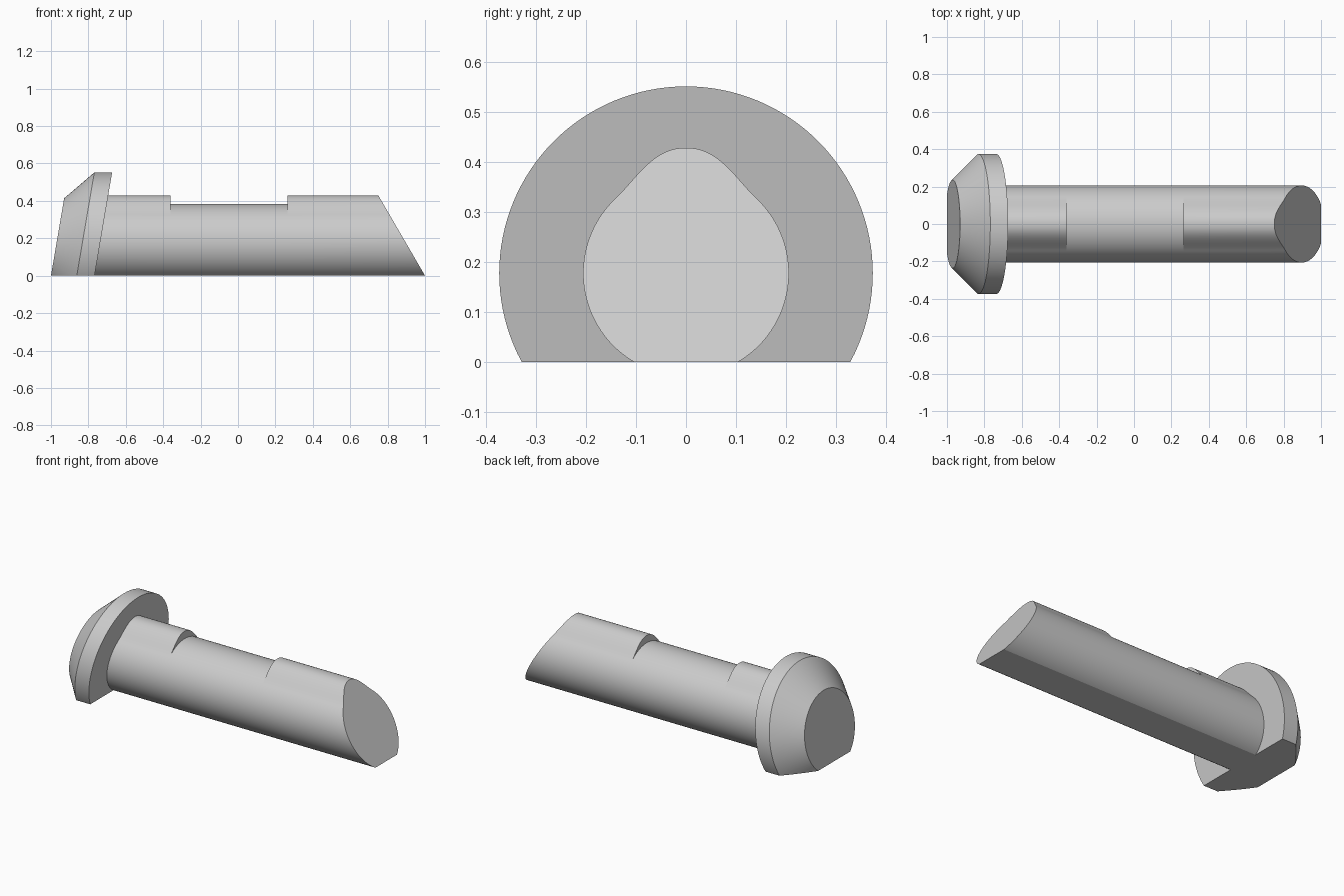
import bpy, bmesh, math

if "Cube" in bpy.data.objects:
    bpy.data.objects.remove(bpy.data.objects["Cube"], do_unlink=True)

SIDES = 128
AXIS_Z = 0.178
SHAFT_R = 0.206
HEAD_R = 0.374
TILT = 0.17

metal = bpy.data.materials.new("light grey metal")
metal.use_nodes = True
GREY = (0.6, 0.6, 0.6, 1)
metal.diffuse_color = GREY
metal.node_tree.nodes["Principled BSDF"].inputs["Base Color"].default_value = GREY


def ring(radius, ridge=False):
    """Round section in the y-z plane, optionally with a rounded ridge on top."""
    points = []
    for i in range(SIDES):
        a = math.tau * i / SIDES
        y, z = radius * math.sin(a), AXIS_Z + radius * math.cos(a)
        if ridge and z > AXIS_Z and abs(y) < 0.14:
            z += 0.045 * (1 - (abs(y) / 0.14) ** 2.5) ** 2
        points.append((y, z))
    return points


def loft(name, stations):
    """Skin sections given as (x at the ground, lean in x per z, ring), flat at z = 0."""
    bm = bmesh.new()
    loops = [[bm.verts.new((x + lean * z, y, z)) for y, z in section]
             for x, lean, section in stations]
    for a, b in zip(loops, loops[1:]):
        for i in range(SIDES):
            j = (i + 1) % SIDES
            bm.faces.new((a[i], a[j], b[j], b[i]))
    bm.faces.new(loops[0])
    bm.faces.new(loops[-1])
    bmesh.ops.remove_doubles(bm, verts=bm.verts[:], dist=1e-5)
    # Flat underside
    cut = bmesh.ops.bisect_plane(bm, geom=bm.verts[:] + bm.edges[:] + bm.faces[:],
                                 plane_co=(0, 0, 0), plane_no=(0, 0, 1), clear_inner=True)
    rim = [e for e in cut["geom_cut"] if isinstance(e, bmesh.types.BMEdge)]
    bmesh.ops.holes_fill(bm, edges=rim, sides=0)
    bmesh.ops.recalc_face_normals(bm, faces=bm.faces[:])
    mesh = bpy.data.meshes.new(name)
    bm.to_mesh(mesh)
    bm.free()
    mesh.materials.append(metal)
    obj = bpy.data.objects.new(name, mesh)
    bpy.context.collection.objects.link(obj)
    bpy.ops.object.select_all(action="DESELECT")
    obj.select_set(True)
    bpy.context.view_layer.objects.active = obj
    bpy.ops.object.shade_smooth_by_angle(angle=math.radians(25))


# Tilted head: small outer face, cone, then a straight rim
loft("head", [(-1.0, TILT, ring(0.236)),
              (-0.862, TILT, ring(HEAD_R)),
              (-0.767, TILT, ring(HEAD_R))])

# Shaft: ridged at both ends, plain in the middle, with a slanted tip
plain, ridged = ring(SHAFT_R), ring(SHAFT_R, ridge=True)
loft("shaft", [(-0.772, TILT, ridged),
               (-0.36, 0, ridged),
               (-0.36, 0, plain),
               (0.265, 0, plain),
               (0.265, 0, ridged),
               (1.0, -0.582, ridged)])
